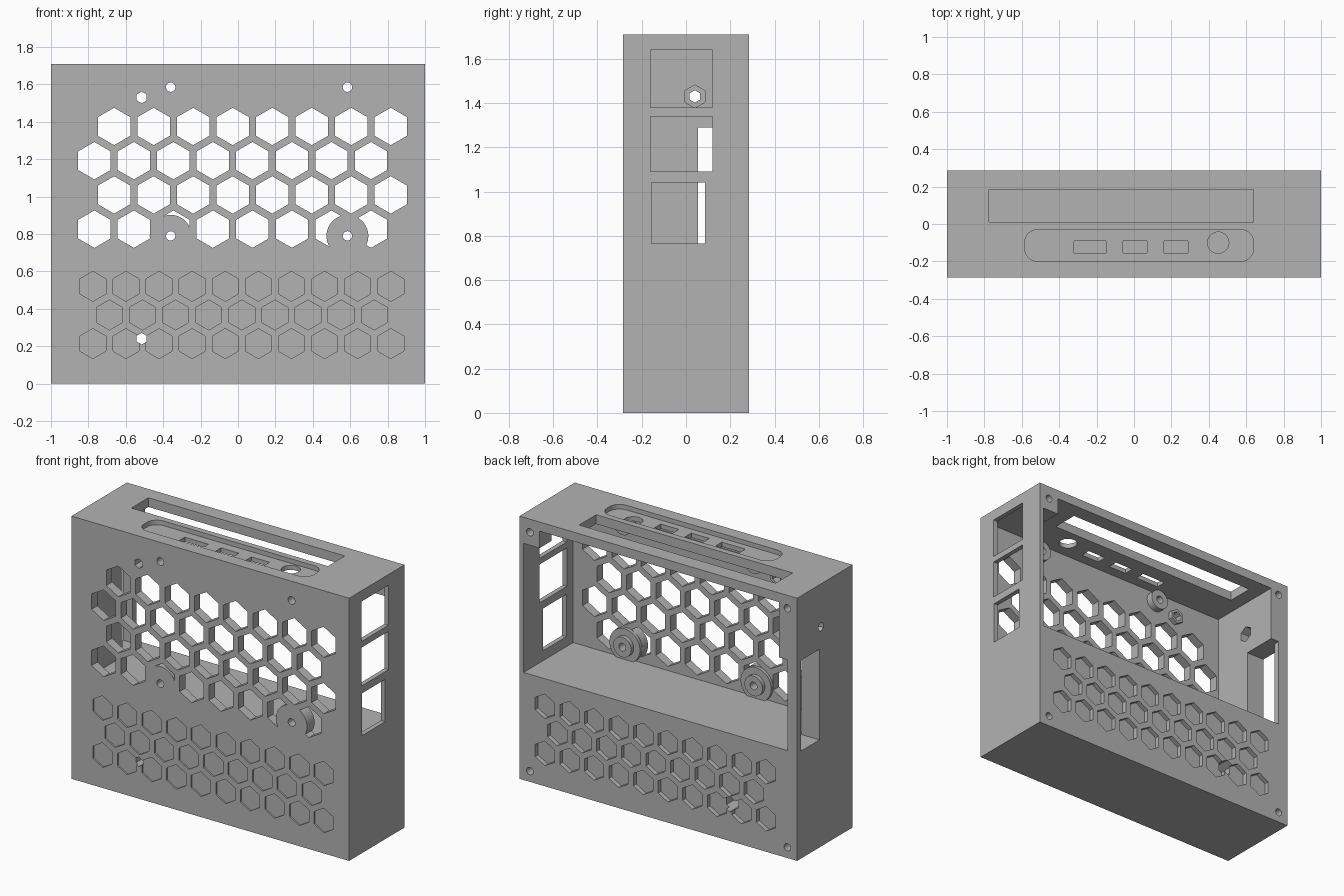
import bpy
import bmesh
from math import cos, sin, pi

cube = bpy.data.objects.get("Cube")
if cube:
    bpy.data.objects.remove(cube, do_unlink=True)

grey = bpy.data.materials.new("plain_grey")
grey.use_nodes = True
grey.diffuse_color = (0.45, 0.45, 0.45, 1)
grey.node_tree.nodes["Principled BSDF"].inputs["Base Color"].default_value = grey.diffuse_color

# Axis order: the two profile axes, then the extrusion axis
PLACE = {
    "x": lambda u, v, w: (w, u, v),
    "y": lambda u, v, w: (u, w, v),
    "z": lambda u, v, w: (u, v, w),
}


def rect(u0, u1, v0, v1):
    return [(u0, v0), (u1, v0), (u1, v1), (u0, v1)]


def ngon(u, v, r, n=32):
    """Regular polygon with a corner pointing up."""
    return [(u + r * sin(2 * pi * i / n), v + r * cos(2 * pi * i / n)) for i in range(n)]


def rounded(u0, u1, v0, v1, r, steps=6):
    corners = [(u1 - r, v1 - r), (u0 + r, v1 - r), (u0 + r, v0 + r), (u1 - r, v0 + r)]
    pts = []
    for k, (u, v) in enumerate(corners):
        for i in range(steps + 1):
            a = pi / 2 * (k + i / steps)
            pts.append((u + r * cos(a), v + r * sin(a)))
    return pts


def prisms(name, axis, profiles, lo, hi):
    """One object made of straight extrusions of several profiles."""
    bm = bmesh.new()
    for pts in profiles:
        ends = [[bm.verts.new(PLACE[axis](u, v, w)) for u, v in pts] for w in (lo, hi)]
        bm.faces.new(ends[0])
        bm.faces.new(ends[1])
        for i in range(len(pts)):
            j = (i + 1) % len(pts)
            bm.faces.new((ends[0][i], ends[0][j], ends[1][j], ends[1][i]))
    bmesh.ops.recalc_face_normals(bm, faces=bm.faces)
    mesh = bpy.data.meshes.new(name)
    bm.to_mesh(mesh)
    bm.free()
    mesh.materials.append(grey)
    obj = bpy.data.objects.new(name, mesh)
    bpy.context.collection.objects.link(obj)
    return obj


def combine(target, tool, operation="DIFFERENCE"):
    mod = target.modifiers.new("shape", "BOOLEAN")
    mod.operation = operation
    mod.solver = "EXACT"
    mod.object = tool
    bpy.context.view_layer.objects.active = target
    bpy.ops.object.modifier_apply(modifier=mod.name)
    bpy.data.objects.remove(tool, do_unlink=True)


def cut(axis, profiles, lo, hi):
    combine(case, prisms("cutter", axis, profiles, lo, hi))


def add(axis, profiles, lo, hi):
    combine(case, prisms("boss", axis, profiles, lo, hi), "UNION")


def hex_rows(x, z, pitch, rise, radius, counts, shifts):
    return [ngon(x + pitch * (i + s), z - rise * row, radius, 6)
            for row, (n, s) in enumerate(zip(counts, shifts)) for i in range(n)]


BACK, FRONT, TOP, WALL, FLOOR = 0.285, -0.285, 1.71, -0.225, 0.70
case = prisms("case", "y", [rect(-1, 1, 0, TOP)], FRONT, BACK)

# Upper cavity, open to the back, leaving a screw block in one corner
cut("y", [rect(-0.87, 0.97, FLOOR, 1.65)], WALL, 0.16)
cut("y", [[(-0.87, FLOOR), (0.97, FLOOR), (0.97, 1.54), (0.855, 1.54),
           (0.855, 1.65), (-0.87, 1.65)]], 0.15, 0.35)

# Mounting bosses inside the front wall
lower_mounts = [(-0.36, 0.79), (0.585, 0.79)]
mounts = lower_mounts + [(-0.36, 1.585), (0.585, 1.585)]
add("y", [ngon(x, z, 0.11, 48) for x, z in lower_mounts], -0.255, -0.205)
add("y", [ngon(x, z, 0.065) for x, z in mounts], -0.25, -0.18)
add("y", [ngon(-0.515, 1.53, 0.05, 6)], -0.25, -0.195)

# Honeycomb vents through the front wall, kept clear of the lower bosses
vents = prisms("vents", "y", hex_rows(-0.768, 1.375, 0.2113, 0.183, 0.1,
               (8, 8, 8, 8), (0.5, 0, 0.5, 0)), -0.35, -0.15)
combine(vents, prisms("keep", "y", [ngon(x, z, 0.112, 48) for x, z in lower_mounts], -0.4, 0))
combine(case, vents)

# Shallow honeycomb pockets on the lower front and back
pockets = hex_rows(-0.776, 0.52, 0.177, 0.153, 0.08, (10, 9, 10), (0, 0.5, 0))
cut("y", pockets, -0.35, FRONT + 0.01)
cut("y", pockets, BACK - 0.03, 0.35)

# Mount holes, hexagonal screw holes and the rear nut trap
cut("y", [ngon(x, z, 0.025, 24) for x, z in mounts], -0.4, -0.1)
cut("y", [ngon(-0.515, z, 0.031, 6) for z in (0.24, 1.53)], -0.4, 0.4)
cut("y", [ngon(-0.515, 0.24, 0.05, 6)], -0.1, 0.4)

# Blind screw holes in the back corners
cut("y", [ngon(x, z, 0.024, 24) for x in (-0.93, 0.925) for z in (0.07, 1.625)], 0.18, 0.4)

# Three windows in the left side
cut("x", [rect(-0.16, 0.12, 1.38, 1.64), rect(-0.16, 0.12, 1.09, 1.34),
          rect(-0.155, 0.085, 0.765, 1.04)], 0.9, 1.1)

# Side slot with a thin rear lip, and a screw hole with its nut trap
cut("x", [rect(0.055, 0.245, FLOOR, 1.29)], -1.1, -0.8)
cut("x", [rect(0.055, 0.35, FLOOR, 1.29)], -0.93, -0.8)
cut("x", [ngon(0.04, 1.43, 0.028, 6)], -1.1, -0.8)
cut("x", [ngon(0.04, 1.43, 0.052, 6)], -0.93, -0.8)

# Top: long slot, rounded recess and its ports
cut("z", [rect(-0.775, 0.64, 0.01, 0.185)], 1.6, 1.8)
cut("z", [rounded(-0.585, 0.64, -0.2, -0.03, 0.07)], 1.68, 1.8)
ports = [rect(a, b, -0.155, -0.09) for a, b in ((-0.32, -0.15), (-0.06, 0.07), (0.16, 0.29))]
cut("z", ports + [ngon(0.45, -0.1, 0.057)], 1.6, 1.8)

# Keep creases sharp while rounding the bosses
bpy.ops.object.select_all(action="DESELECT")
case.select_set(True)
bpy.context.view_layer.objects.active = case
bpy.ops.object.shade_smooth_by_angle(angle=pi / 6)
